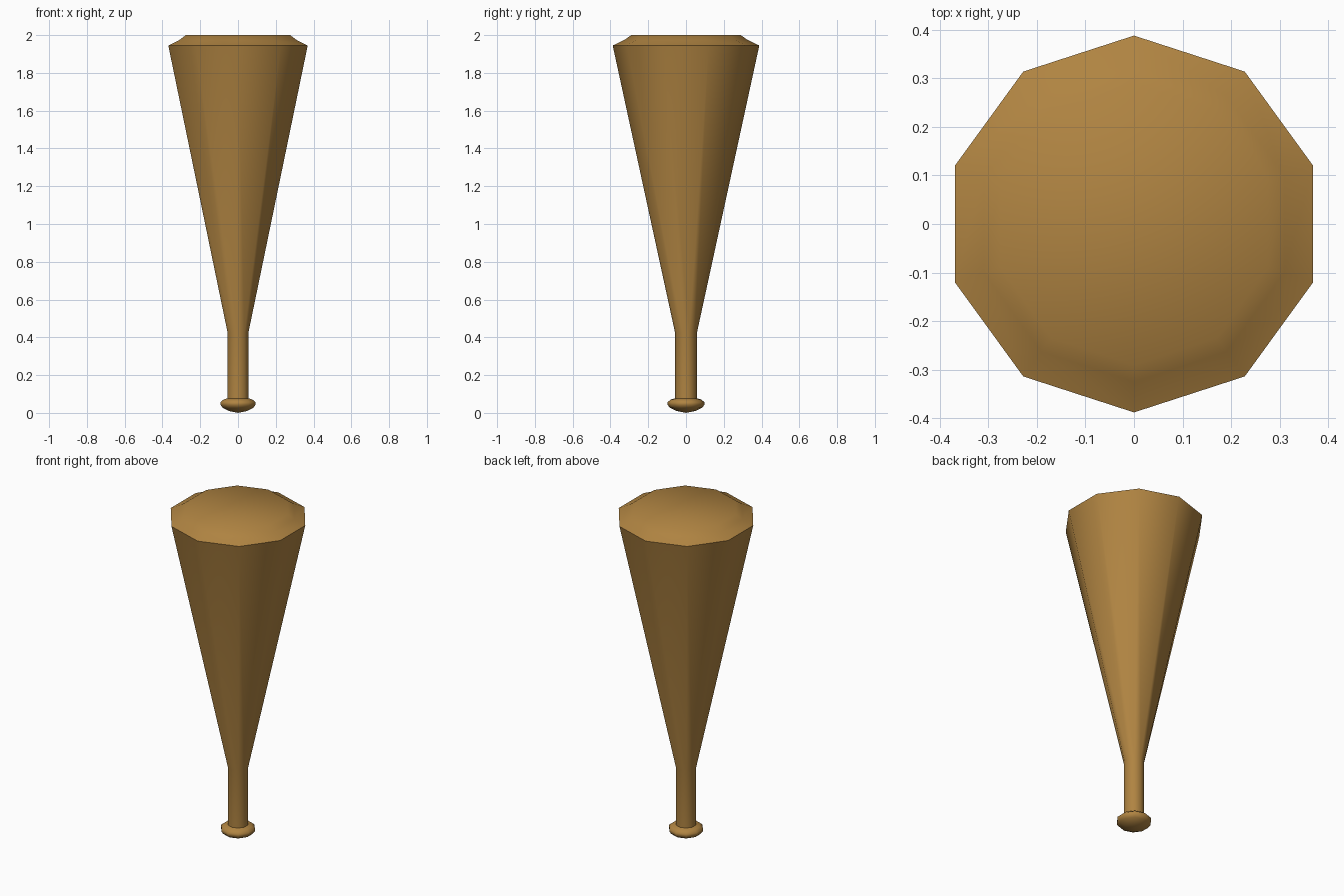
import bpy, bmesh, math

if "Cube" in bpy.data.objects:
    bpy.data.objects.remove(bpy.data.objects["Cube"])

SIDES = 10

wood = bpy.data.materials.new("brown wood")
wood.diffuse_color = (0.434, 0.231, 0.054, 1)
wood.use_nodes = True
wood.node_tree.nodes["Principled BSDF"].inputs["Base Color"].default_value = wood.diffuse_color


def lathe(name, profile):
    """Spin (radius, z) points into a ten-sided solid with corners on +y and -y."""
    bm = bmesh.new()
    rings = []
    for r, z in profile:
        if r == 0:
            rings.append([bm.verts.new((0, 0, z))] * SIDES)
        else:
            rings.append([bm.verts.new((r * math.sin(2 * math.pi * k / SIDES),
                                        r * math.cos(2 * math.pi * k / SIDES), z))
                          for k in range(SIDES)])
    for a, b in zip(rings, rings[1:]):
        for k in range(SIDES):
            j = (k + 1) % SIDES
            bm.faces.new(list(dict.fromkeys((a[k], a[j], b[j], b[k]))))
    if profile[-1][0] > 0:
        bm.faces.new(rings[-1])
    bmesh.ops.recalc_face_normals(bm, faces=bm.faces)
    mesh = bpy.data.meshes.new(name)
    bm.to_mesh(mesh)
    bm.free()
    mesh.materials.append(wood)
    obj = bpy.data.objects.new(name, mesh)
    bpy.context.collection.objects.link(obj)
    bpy.context.view_layer.objects.active = obj
    obj.select_set(True)
    bpy.ops.object.shade_smooth_by_angle(angle=math.radians(50))
    obj.select_set(False)
    return obj


# One continuous club: rounded knob, straight grip, flared barrel, chamfered end
lathe("club", [
    (0, 0), (0.05, 0.01), (0.085, 0.027), (0.097, 0.042), (0.097, 0.057),
    (0.08, 0.071), (0.058, 0.077),            # knob
    (0.058, 0.425),                           # grip
    (0.388, 1.945),                           # barrel
    (0.325, 1.975), (0.29, 2.0),              # end chamfer
])
